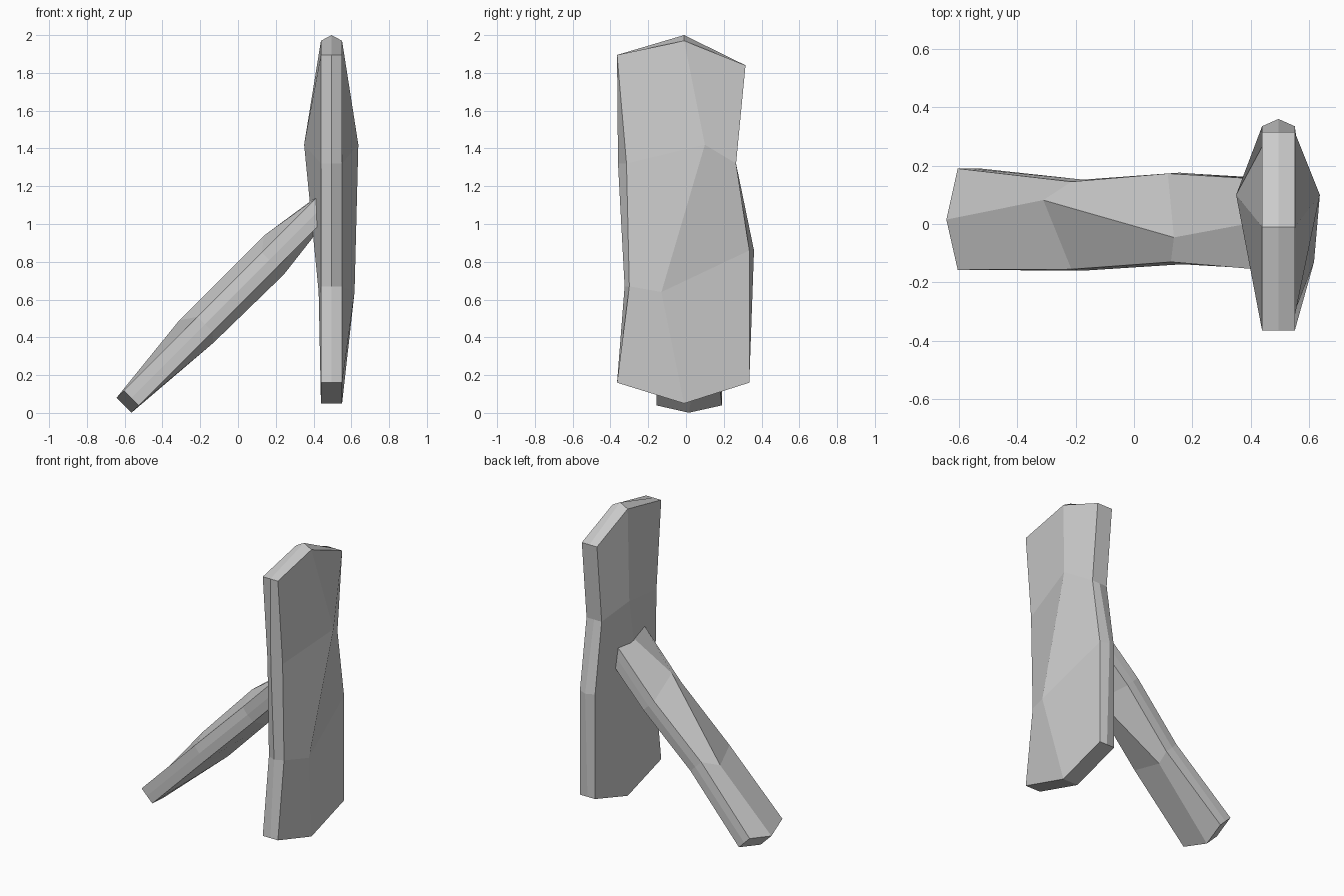
import bpy, bmesh
from math import radians
from mathutils import Matrix, Vector

if "Cube" in bpy.data.objects:
    bpy.data.objects.remove(bpy.data.objects["Cube"])

T = 0.056  # half thickness of both planks at their edges


def plank(name, levels, matrix):
    """Loft rings of 8 points; each level is
    (left y, left mid y, left z), (ridge y, -x ridge x, z, +x ridge x, z, mid z), (right y, right mid y, right z)"""
    bm = bmesh.new()
    rings, mids = [], []
    for (ly, lm, lz), (cy, xa, za, xb, zb, zm), (ry, rm, rz) in levels:
        pts = [(-T, ly, lz), (0, lm, lz), (T, ly, lz), (xb, cy, zb),
               (T, ry, rz), (0, rm, rz), (-T, ry, rz), (xa, cy, za)]
        rings.append([bm.verts.new(p) for p in pts])
        mids.append((0, cy, zm))
    for a, b in zip(rings, rings[1:]):
        for i in range(8):
            j = (i + 1) % 8
            bm.faces.new((a[i], a[j], b[j], b[i]))
    # end caps: four quads around a centre point
    for k in (0, -1):
        r, c = rings[k], bm.verts.new(mids[k])
        for i in (1, 3, 5, 7):
            bm.faces.new((r[i], r[(i + 1) % 8], r[(i + 2) % 8], c))
    bmesh.ops.recalc_face_normals(bm, faces=bm.faces)
    mesh = bpy.data.meshes.new(name)
    bm.to_mesh(mesh)
    bm.free()
    obj = bpy.data.objects.new(name, mesh)
    obj.matrix_world = matrix
    bpy.context.collection.objects.link(obj)
    return obj


# Upright plank
plank("upright_plank", [
    ((-.365, -.365, .16), (-.01, -T, .05, T, .05, .05), (.335, .335, .16)),
    ((-.30, -.325, .67), (-.13, -.068, .64, .122, .64, .64), (.335, .36, .86)),
    ((-.315, -.36, 1.32), (.10, -.145, 1.42, .142, 1.42, 1.42), (.265, .265, 1.32)),
    ((-.365, -.365, 1.895), (-.01, -T, 1.97, T, 1.97, 2.0), (.315, .315, 1.84)),
], Matrix.Translation(Vector((.495, 0, 0))))

# Leaning brace plank, its upper end buried in the upright
plank("leaning_brace", [
    ((-.157, -.157, -.343), (.015, -T, -.398, T, -.398, -.398), (.19, .19, -.343)),
    ((-.155, -.16, .208), (.082, -.111, .127, .101, .17, .15), (.145, .152, .208)),
    ((-.13, -.138, .69), (-.046, -.111, .76, .109, .69, .73), (.173, .176, .675)),
    ((-.155, -.155, 1.10), (.01, -T, 1.13, T, 1.13, 1.14), (.155, .155, 1.10)),
], Matrix.Translation(Vector((-.322, 0, .322))) @ Matrix.Rotation(radians(45), 4, 'Y'))
